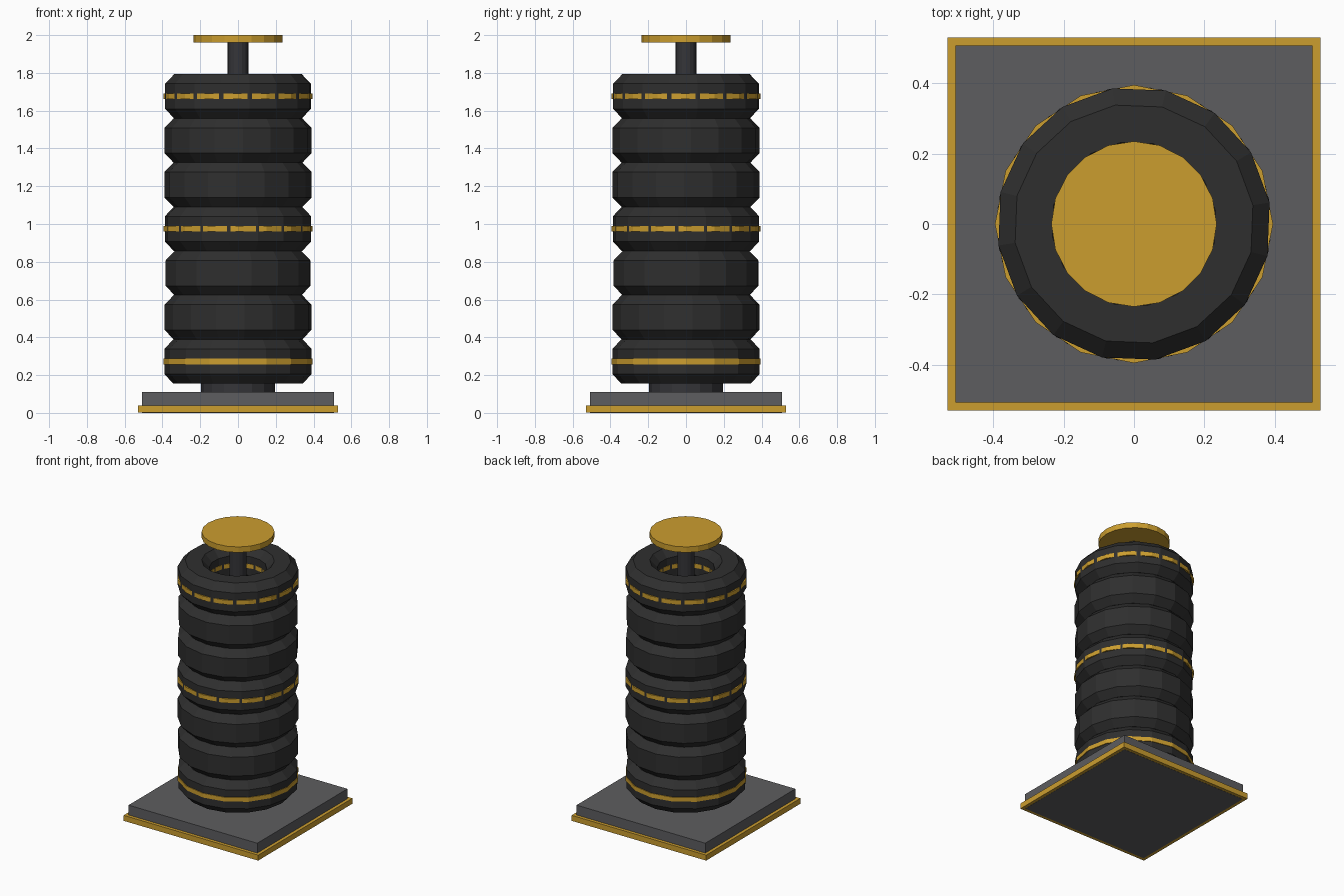
import bpy
import bmesh
from math import cos, sin, tau, radians

if "Cube" in bpy.data.objects:
    bpy.data.objects.remove(bpy.data.objects["Cube"])


def material(name, rgb):
    m = bpy.data.materials.new(name)
    m.diffuse_color = (*rgb, 1)
    m.use_nodes = True
    m.node_tree.nodes["Principled BSDF"].inputs["Base Color"].default_value = m.diffuse_color
    return m


RUBBER = material("rubber", (0.028, 0.028, 0.028))
GOLD = material("gold", (0.6, 0.34, 0.028))
STONE = material("slab_grey", (0.11, 0.11, 0.115))
STEEL = material("dark_steel", (0.035, 0.035, 0.04))


def finish(bm, name, mat):
    bmesh.ops.recalc_face_normals(bm, faces=bm.faces)
    mesh = bpy.data.meshes.new(name)
    bm.to_mesh(mesh)
    bm.free()
    mesh.materials.append(mat)
    obj = bpy.data.objects.new(name, mesh)
    bpy.context.collection.objects.link(obj)
    return obj


def box(name, half, z0, z1, mat):
    bm = bmesh.new()
    bmesh.ops.create_cube(bm, size=1)
    bmesh.ops.scale(bm, vec=(2 * half, 2 * half, z1 - z0), verts=bm.verts)
    bmesh.ops.translate(bm, vec=(0, 0, (z0 + z1) / 2), verts=bm.verts)
    return finish(bm, name, mat)


def cylinder(name, r, z0, z1, sides, mat):
    bm = bmesh.new()
    bmesh.ops.create_cone(bm, cap_ends=True, segments=sides,
                          radius1=r, radius2=r, depth=z1 - z0)
    bmesh.ops.translate(bm, vec=(0, 0, (z0 + z1) / 2), verts=bm.verts)
    return finish(bm, name, mat)


def ring(name, profile, z, mat, sides=16, phase=0.0):
    """Sweep a closed (radius, height) profile around the z axis."""
    bm = bmesh.new()
    loops = []
    for k in range(sides):
        a = phase + tau * k / sides
        loops.append([bm.verts.new((r * cos(a), r * sin(a), z + h))
                      for r, h in profile])
    n = len(profile)
    for k in range(sides):
        a, b = loops[k], loops[(k + 1) % sides]
        for j in range(n):
            bm.faces.new((a[j], b[j], b[(j + 1) % n], a[(j + 1) % n]))
    return finish(bm, name, mat)


# Square base: grey slab with a wider gold trim around its foot
box("base_slab", 0.507, 0.0, 0.11, STONE)
box("base_trim", 0.53, 0.001, 0.04, GOLD)

# Hub under the stack, central pole and gold top cap
cylinder("base_hub", 0.195, 0.11, 0.16, 16, STEEL)
cylinder("center_pole", 0.056, 0.11, 1.965, 16, STEEL)
cylinder("top_cap", 0.235, 1.96, 2.0, 20, GOLD)

# Seven chamfered tyres, each turned a little further; every third has a gold band
PITCH = 0.234
TIRE = [(0.39, -0.067), (0.39, 0.067), (0.342, 0.117), (0.235, 0.117),
        (0.186, 0.067), (0.186, -0.067), (0.235, -0.117), (0.342, -0.117)]
BAND = [(0.395, -0.015), (0.395, 0.015), (0.184, 0.015), (0.184, -0.015)]
for i in range(7):
    z = 0.272 + i * PITCH
    ring(f"tire_{i + 1}", TIRE, z, RUBBER, phase=radians(5.25 * i))
    if i % 3 == 0:
        ring(f"gold_band_{i + 1}", BAND, z, GOLD)
